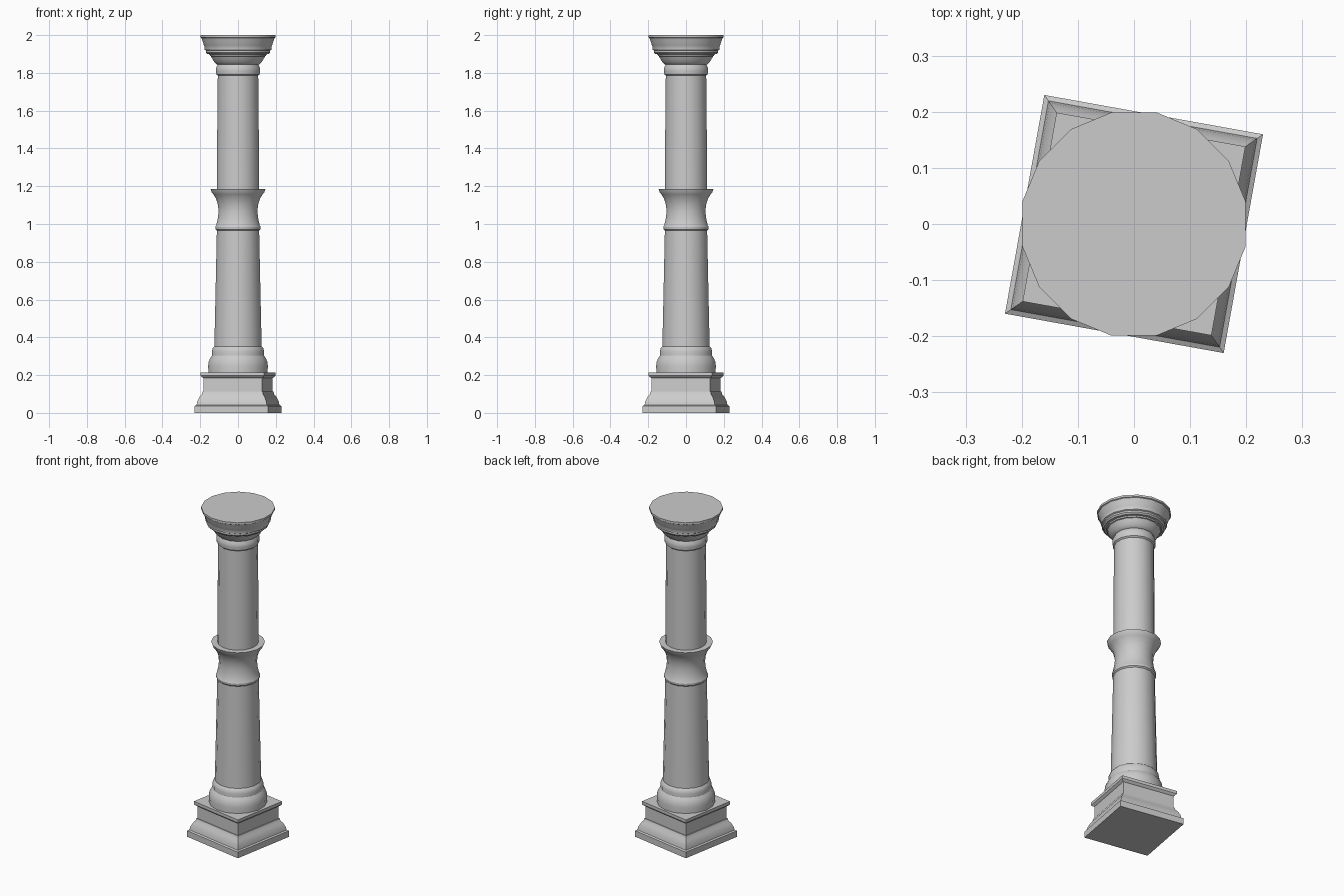
import bpy
import bmesh
from math import sin, cos, tau, radians, sqrt

if "Cube" in bpy.data.objects:
    bpy.data.objects.remove(bpy.data.objects["Cube"])

stone = bpy.data.materials.new("grey stone")
stone.use_nodes = True
GREY = (0.6, 0.6, 0.6, 1)
stone.diffuse_color = GREY
stone.node_tree.nodes["Principled BSDF"].inputs["Base Color"].default_value = GREY


def turned(name, profile, sides=16, turn=radians(11.25), scale=1.0):
    """Sweep a (radius, height) profile around z and cap both ends."""
    bm = bmesh.new()
    rings = []
    for r, z in profile:
        angles = [turn + tau * i / sides for i in range(sides)]
        rings.append([bm.verts.new((r * scale * cos(a), r * scale * sin(a), z))
                      for a in angles])
    for low, high in zip(rings, rings[1:]):
        for i in range(sides):
            j = (i + 1) % sides
            bm.faces.new((low[i], low[j], high[j], high[i]))
    bm.faces.new(rings[0][::-1])
    bm.faces.new(rings[-1])
    mesh = bpy.data.meshes.new(name)
    bm.to_mesh(mesh)
    bm.free()
    mesh.materials.append(stone)
    obj = bpy.data.objects.new(name, mesh)
    bpy.context.collection.objects.link(obj)
    bpy.ops.object.select_all(action="DESELECT")
    obj.select_set(True)
    bpy.context.view_layer.objects.active = obj
    bpy.ops.object.shade_smooth_by_angle(angle=radians(32))
    return obj


# Square plinth, slightly turned; profile gives half widths
turned("plinth", [(0.198, 0), (0.198, 0.037), (0.189, 0.042), (0.186, 0.06),
                  (0.175, 0.085), (0.165, 0.098), (0.162, 0.112), (0.158, 0.112),
                  (0.158, 0.185), (0.165, 0.19), (0.171, 0.197), (0.171, 0.215)],
       sides=4, turn=radians(34.8), scale=sqrt(2))

# Round base moulding
turned("column_base", [(0.160, 0.213), (0.161, 0.25), (0.158, 0.272), (0.150, 0.29),
                       (0.141, 0.303), (0.141, 0.325), (0.137, 0.342), (0.128, 0.352)])

# Tapered lower shaft
turned("lower_shaft", [(0.128, 0.34), (0.122, 0.6), (0.114, 0.975)])

# Middle collar with ring, waist and flared lip
turned("middle_collar", [(0.114, 0.965), (0.121, 0.972), (0.122, 0.985), (0.117, 0.994),
                         (0.109, 1.03), (0.105, 1.065), (0.108, 1.10), (0.119, 1.135),
                         (0.133, 1.157), (0.142, 1.168), (0.148, 1.185)])

# Upper shaft
turned("upper_shaft", [(0.114, 1.18), (0.112, 1.5), (0.109, 1.80)])

# Neck ring below the capital
turned("neck_ring", [(0.109, 1.785), (0.117, 1.792), (0.119, 1.81), (0.119, 1.825),
                     (0.112, 1.838), (0.108, 1.85)])

# Stepped capital
turned("capital", [(0.108, 1.842), (0.116, 1.846), (0.128, 1.857), (0.138, 1.873),
                   (0.146, 1.888), (0.152, 1.89), (0.153, 1.898), (0.165, 1.900),
                   (0.173, 1.908), (0.173, 1.918), (0.180, 1.922), (0.181, 1.940),
                   (0.184, 1.945), (0.190, 1.965), (0.198, 1.985), (0.203, 1.988),
                   (0.203, 2.0)])
